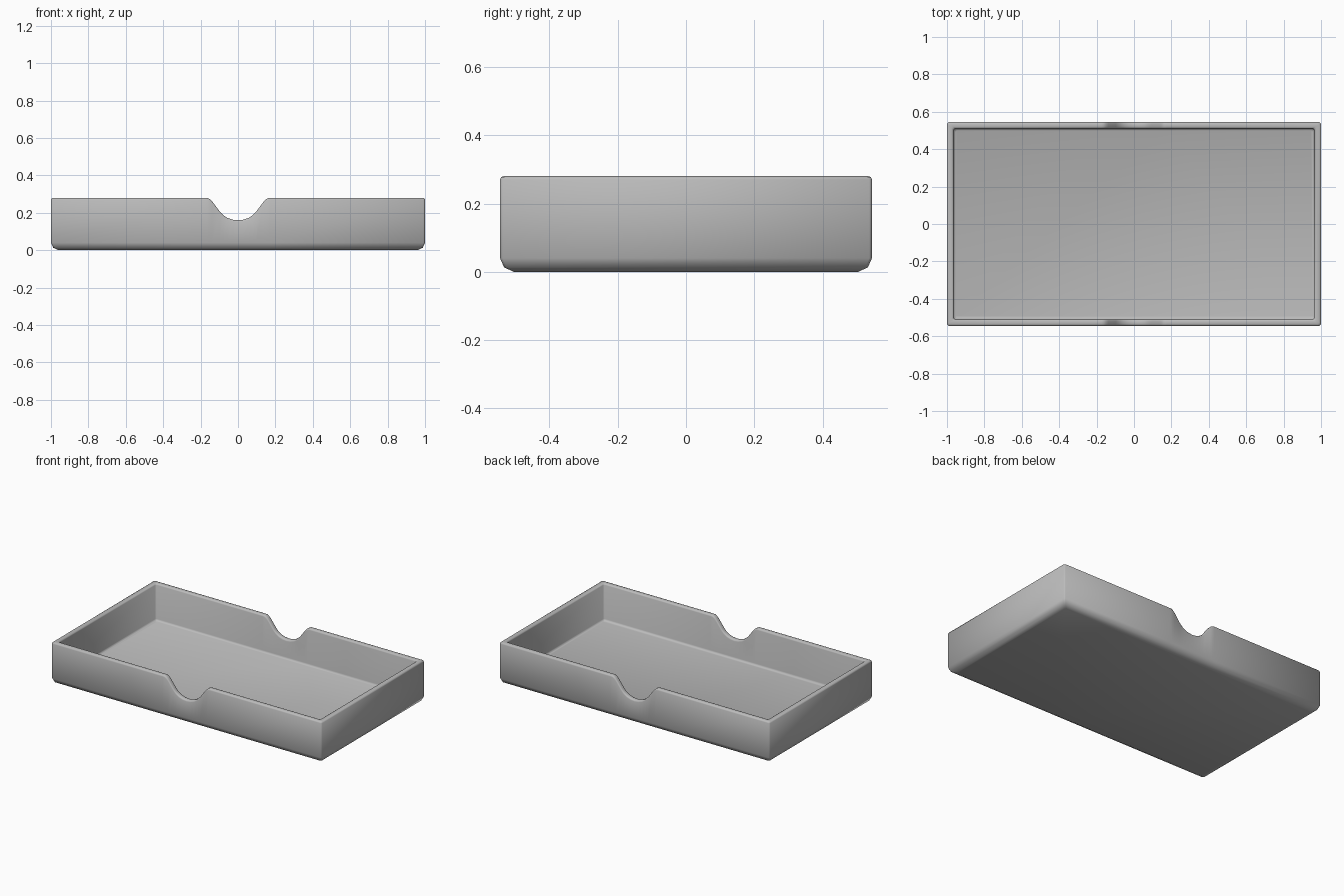
import bpy
import bmesh
import math

cube = bpy.data.objects.get("Cube")
if cube:
    bpy.data.objects.remove(cube, do_unlink=True)

HALF_X, HALF_Y, HEIGHT = 1.0, 0.545, 0.28
CORNER = 0.008

# One flat grey for the whole tray
grey = bpy.data.materials.new("plain grey")
grey.use_nodes = True
colour = (0.5, 0.5, 0.5, 1)
grey.diffuse_color = colour
grey.node_tree.nodes["Principled BSDF"].inputs["Base Color"].default_value = colour

# Finger notch: distance from the middle, rim height
half_notch = [(0.175, 0.28), (0.163, 0.279), (0.15, 0.272), (0.137, 0.259),
              (0.097, 0.206), (0.08, 0.188), (0.056, 0.172), (0.028, 0.163)]
notch = [(-x, z) for x, z in half_notch] + [(0, 0.16)]
notch += [(x, z) for x, z in reversed(half_notch)]

# Wall section from underside, over the rim, to the floor:
# inset, height, whether the height is measured from the rim
section = [(0.04, 0, False), (0.012, 0.013, False), (0, 0.04, False),
           (0, -0.01, True), (0.003, -0.003, True), (0.01, 0, True),
           (0.026, 0, True), (0.032, -0.003, True), (0.035, -0.01, True),
           (0.035, 0.045, False), (0.038, 0.036, False), (0.046, 0.032, False)]


def outline(inset):
    """Points round the tray with their rim height, anticlockwise."""
    hx, hy = HALF_X - inset, HALF_Y - inset
    half = [(-hx + CORNER, -hy, HEIGHT)]
    half += [(x, -hy, z) for x, z in notch]
    half += [(hx - CORNER, -hy, HEIGHT), (hx, -hy + CORNER, HEIGHT),
             (hx, hy - CORNER, HEIGHT)]
    half.append((hx - CORNER, hy, HEIGHT))
    # The other half is the same path turned half way round
    back = [(-x, -y, z) for x, y, z in half]
    return half[:-1] + back[:-1]


# Sweep the section round the outline
bm = bmesh.new()
rings = []
for inset, height, from_rim in section:
    rings.append([bm.verts.new((x, y, rim + height if from_rim else height))
                  for x, y, rim in outline(inset)])
for low, high in zip(rings, rings[1:]):
    for i in range(len(low)):
        j = (i + 1) % len(low)
        bm.faces.new((low[i], low[j], high[j], high[i]))

# Underside and floor
bm.faces.new(list(reversed(rings[0])))
bm.faces.new(rings[-1])
bmesh.ops.recalc_face_normals(bm, faces=bm.faces)

mesh = bpy.data.meshes.new("tray")
bm.to_mesh(mesh)
bm.free()
mesh.materials.append(grey)
tray = bpy.data.objects.new("tray", mesh)
bpy.context.collection.objects.link(tray)
bpy.ops.object.select_all(action="DESELECT")
tray.select_set(True)
bpy.context.view_layer.objects.active = tray
bpy.ops.object.shade_smooth_by_angle(angle=math.radians(50))
